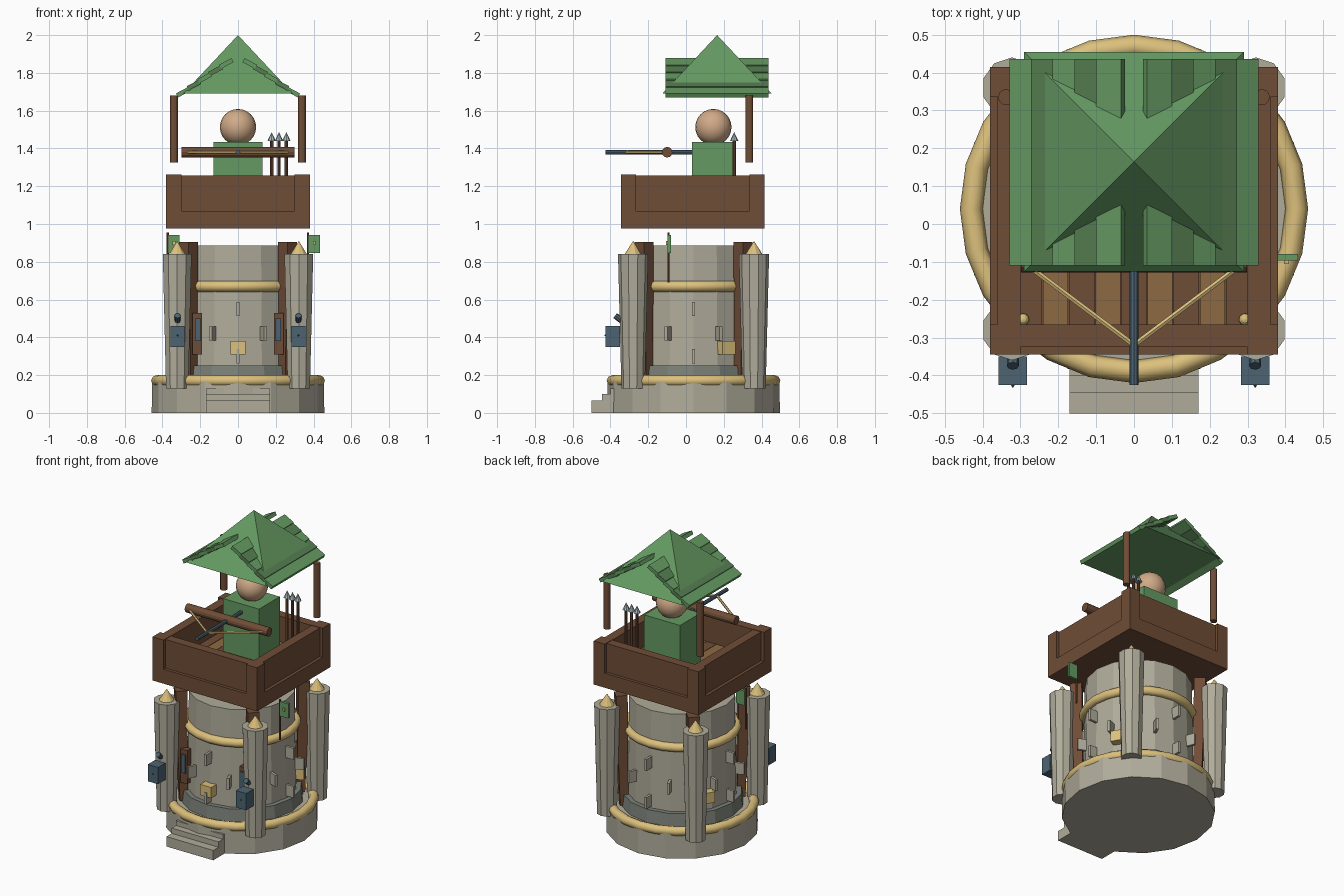
import bpy, math
from mathutils import Vector, Matrix

if "Cube" in bpy.data.objects:
    bpy.data.objects.remove(bpy.data.objects["Cube"])

CY = 0.04   # tower axis in y


def mat(name, hexcode):
    m = bpy.data.materials.new(name)
    c = [int(hexcode[i:i + 2], 16) / 255 for i in (0, 2, 4)]
    m.diffuse_color = [((v + 0.055) / 1.055) ** 2.4 for v in c] + [1]
    m.use_nodes = True
    m.node_tree.nodes["Principled BSDF"].inputs["Base Color"].default_value = m.diffuse_color
    return m


STONE, DARK = mat("stone", "b0ac9b"), mat("dark_stone", "7c8179")
WOOD, PLANK = mat("wood", "704d37"), mat("plank", "8c6a42")
STRAW, SKIN = mat("straw", "dcc07c"), mat("skin", "d0aa88")
GREEN, GREEN2 = mat("green", "659a62"), mat("green_dark", "557d50")
METAL, TIP = mat("metal", "4c6472"), mat("tip", "a9b8bb")


def finish(name, m):
    o = bpy.context.object
    o.name = name
    o.data.materials.append(m)
    return o


def box(name, m, c, size, rot=(0, 0, 0)):
    bpy.ops.mesh.primitive_cube_add(size=1, location=c, rotation=rot)
    o = finish(name, m)
    o.scale = size
    return o


def rod(name, m, a, b, r1, r2=None, n=16, turn=0):
    """Cylinder or cone from point a to point b."""
    a, b = Vector(a), Vector(b)
    d = b - a
    bpy.ops.mesh.primitive_cone_add(vertices=n, radius1=r1, radius2=r1 if r2 is None else r2,
                                    depth=d.length, location=(a + b) / 2)
    o = finish(name, m)
    o.data.transform(Matrix.Rotation(turn, 4, 'Z'))
    o.rotation_euler = d.to_track_quat('Z', 'Y').to_euler()
    return o


def ring(name, m, z, R, r):
    bpy.ops.mesh.primitive_torus_add(major_segments=24, minor_segments=8, major_radius=R,
                                     minor_radius=r, location=(0, CY, z))
    o = finish(name, m)
    bpy.ops.object.shade_smooth()
    return o


def column(name, m, z0, z1, r1, r2, n=16):
    return rod(name, m, (0, CY, z0), (0, CY, z1), r1, r2, n)


def polar(ang, r, z):
    return (r * math.cos(ang), CY + r * math.sin(ang), z)


# base, plinth, shaft and straw rings
column("base", STONE, 0, 0.17, 0.457, 0.455)
column("plinth", DARK, 0.16, 0.25, 0.37, 0.36)
column("shaft", STONE, 0.24, 0.885, 0.33, 0.32)
ring("base_ring", STRAW, 0.17, 0.43, 0.03)
ring("upper_ring", STRAW, 0.67, 0.325, 0.029)

# front steps
for i, (y, z) in enumerate([(-0.5, 0.065), (-0.445, 0.1), (-0.40, 0.13)]):
    box(f"step_{i}", STONE, (0, (y - 0.3) / 2, z / 2), (0.34, -0.3 - y, z))

# corner pillars with straw caps, and wooden posts against the shaft
for sx in (-1, 1):
    for sy in (-1, 1):
        x, y = 0.322 * sx, CY + 0.32 * sy
        rod("pillar", STONE, (x, y, 0.13), (x, y, 0.84), 0.062, 0.08, 10)
        rod("pillar_cap", STRAW, (x, y, 0.84), (x, y, 0.91), 0.045, 0, 10)
        rod("post", WOOD, (0.25 * sx, CY + 0.25 * sy, 0.18), (0.262 * sx, CY + 0.262 * sy, 0.905),
            0.035, 0.05, 4, math.pi / 4)

# protruding stones in staggered rows
for z, off in ((0.55, 0), (0.42, 0.5), (0.30, 0)):
    for k in range(8):
        a = (k + off) * math.pi / 4
        box("stone", STONE, polar(a, 0.34, z), (0.08, 0.016, 0.075), (0, 0, a))
for k in range(3):
    a = -math.pi / 2 + k * math.tau / 3
    box("straw_block", STRAW, polar(a, 0.335, 0.345), (0.08, 0.08, 0.07), (0, 0, a))

# front slits and lanterns
for s in (-1, 1):
    box("slit_frame", WOOD, (0.215 * s, -0.235, 0.42), (0.05, 0.04, 0.22))
    box("slit", METAL, (0.213 * s, -0.25, 0.44), (0.03, 0.03, 0.12))
    x = 0.32 * s
    box("lantern", METAL, (x, -0.388, 0.405), (0.075, 0.075, 0.11))
    rod("lantern_nub", METAL, (x, -0.42, 0.41), (x, -0.434, 0.41), 0.008, 0, 8)
    rod("lantern_hook", METAL, (x, -0.375, 0.515), (x, -0.33, 0.48), 0.016, n=8)

# side flags
for x in (-0.372, 0.37):
    rod("flag_pole", WOOD, (x, -0.093, 0.69), (x, -0.093, 0.955), 0.006, n=8)
    box("flag", GREEN, (x + 0.033, -0.088, 0.895), (0.06, 0.018, 0.095))
    box("flag_badge", STRAW, (x + 0.033, -0.1, 0.9), (0.014, 0.012, 0.02))

# platform: slab, plank floor, walls and corner posts
PY = 0.035
box("platform_slab", WOOD, (0, PY, 1.0225), (0.76, 0.76, 0.095))
for i in range(9):
    box("floor_plank", PLANK if i % 2 else WOOD, ((i - 4) * 0.069, PY, 1.075), (0.066, 0.62, 0.03))
for s in (-1, 1):
    box("wall_y", WOOD, (0, PY + 0.33 * s, 1.163), (0.7, 0.06, 0.19))
    box("wall_x", WOOD, (0.33 * s, PY, 1.163), (0.06, 0.7, 0.19))
    for t in (-1, 1):
        box("wall_corner", WOOD, (0.34 * s, PY + 0.34 * t, 1.163), (0.08, 0.08, 0.196))

# guard figure
box("guard_body", GREEN, (0, 0.14, 1.26), (0.26, 0.215, 0.35))
bpy.ops.mesh.primitive_uv_sphere_add(segments=20, ring_count=12, radius=0.096, location=(0, 0.145, 1.513))
finish("guard_head", SKIN)
bpy.ops.object.shade_smooth()

# crossbow
rod("bow", WOOD, (-0.298, -0.1, 1.38), (0.298, -0.1, 1.38), 0.028, n=12)
rod("bow_stock", METAL, (0, -0.425, 1.38), (0, 0.05, 1.38), 0.012, n=8)
for s in (-1, 1):
    rod("bow_string", STRAW, (0.28 * s, -0.11, 1.38), (0, -0.32, 1.38), 0.008, n=6)
    # straw balls on the deck
    bpy.ops.mesh.primitive_uv_sphere_add(segments=10, ring_count=6, radius=0.016,
                                         location=(0.293 * s, -0.252, 1.1))
    finish("deck_knob", STRAW)

# spare arrows
for x in (0.178, 0.217, 0.256):
    rod("arrow_shaft", WOOD, (x, 0.255, 1.08), (x, 0.255, 1.44), 0.009, n=8)
    rod("arrow_tip", TIP, (x, 0.255, 1.44), (x, 0.255, 1.487), 0.022, 0, 8)

# roof: two rear posts, pyramid and tilted shingle boards
for s in (-1, 1):
    rod("roof_post", WOOD, (0.338 * s, 0.335, 1.325), (0.338 * s, 0.335, 1.68), 0.021, n=12)
    for i in range(5):
        box("roof_board", GREEN2 if i % 2 else GREEN, ((0.062 + 0.057 * i) * s, 0.163, 1.85 - 0.038 * i),
            (0.075, 0.545, 0.024), (0, math.radians(28) * s, 0))
rod("roof", GREEN, (0, 0.165, 1.69), (0, 0.165, 2.0), 0.29 * math.sqrt(2), 0, 4, math.pi / 4)
